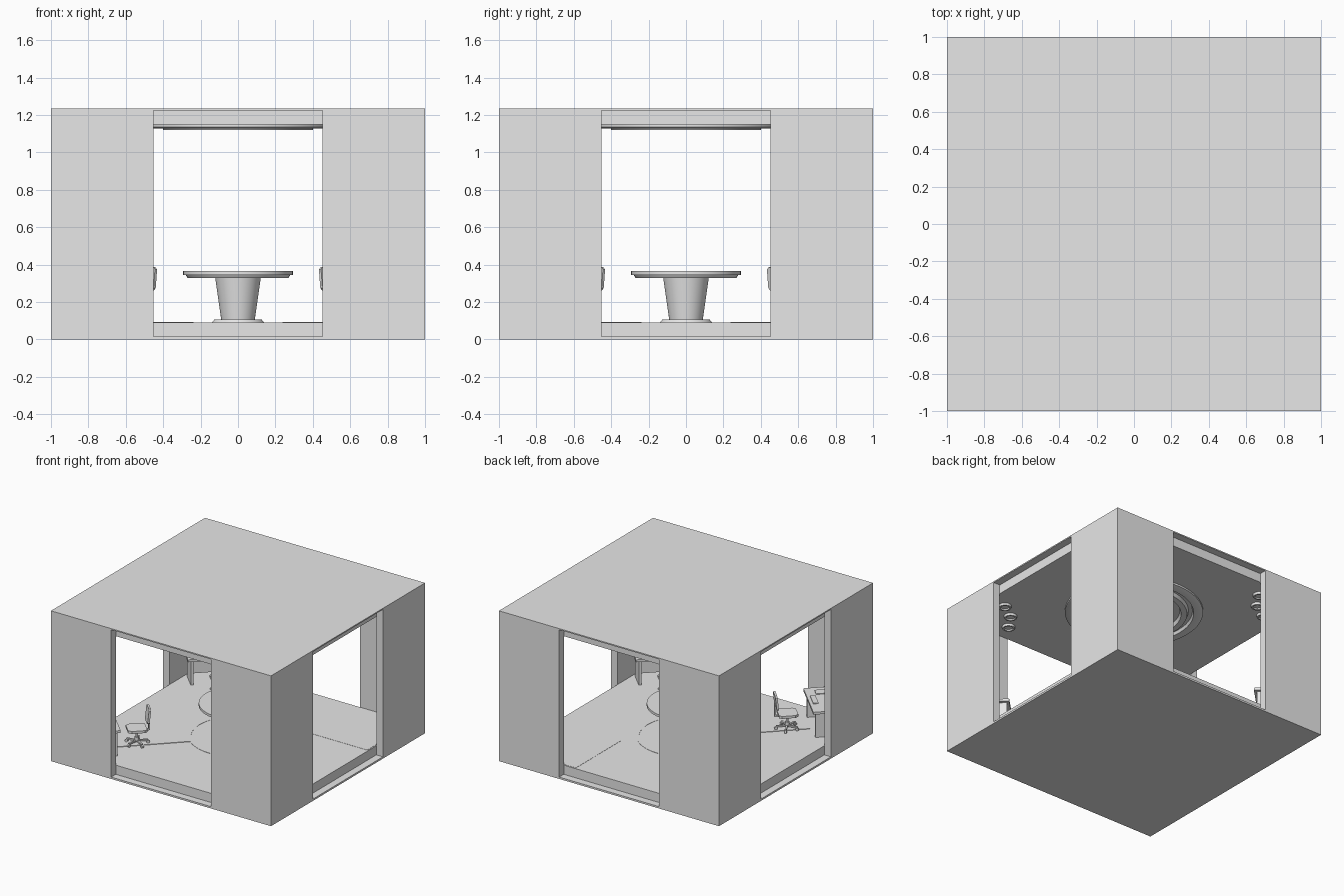
import bpy, bmesh, math
from mathutils import Matrix, Vector

if "Cube" in bpy.data.objects:
    bpy.data.objects.remove(bpy.data.objects["Cube"])

grey = bpy.data.materials.new("plain grey")
grey.diffuse_color = (0.8, 0.8, 0.8, 1)
grey.use_nodes = True
grey.node_tree.nodes["Principled BSDF"].inputs["Base Color"].default_value = grey.diffuse_color


def finish(bm, name, matrix=None, smooth=False):
    if matrix:
        bmesh.ops.transform(bm, matrix=matrix, verts=bm.verts)
    bmesh.ops.recalc_face_normals(bm, faces=bm.faces)
    me = bpy.data.meshes.new(name)
    bm.to_mesh(me)
    bm.free()
    me.materials.append(grey)
    ob = bpy.data.objects.new(name, me)
    bpy.context.collection.objects.link(ob)
    if smooth:
        bpy.ops.object.select_all(action='DESELECT')
        ob.select_set(True)
        bpy.context.view_layer.objects.active = ob
        bpy.ops.object.shade_smooth_by_angle(angle=math.radians(30))
    return ob


def box(name, x0, x1, y0, y1, z0, z1, matrix=None):
    bm = bmesh.new()
    bmesh.ops.create_cube(bm, size=1)
    for v in bm.verts:
        v.co = Vector(((x0, x1)[v.co.x > 0], (y0, y1)[v.co.y > 0], (z0, z1)[v.co.z > 0]))
    return finish(bm, name, matrix)


def prism(name, outline, z0, z1, matrix=None):
    bm = bmesh.new()
    f = bm.faces.new([bm.verts.new((x, y, z0)) for x, y in outline])
    up = bmesh.ops.extrude_face_region(bm, geom=[f])["geom"]
    bmesh.ops.translate(bm, vec=(0, 0, z1 - z0),
                        verts=[g for g in up if isinstance(g, bmesh.types.BMVert)])
    return finish(bm, name, matrix)


def lathe(name, profile, matrix=None, steps=48, closed=False):
    # closed=True makes a ring, otherwise the profile starts and ends on the axis
    bm = bmesh.new()
    vs = [bm.verts.new((r, 0, z)) for r, z in profile]
    es = [bm.edges.new(p) for p in zip(vs, vs[1:])]
    if closed:
        es.append(bm.edges.new((vs[-1], vs[0])))
    bmesh.ops.spin(bm, geom=vs + es, axis=(0, 0, 1), cent=(0, 0, 0),
                   angle=2 * math.pi, steps=steps, use_duplicate=False)
    bmesh.ops.remove_doubles(bm, verts=bm.verts, dist=1e-5)
    return finish(bm, name, matrix, smooth=True)


def rot(deg):
    return Matrix.Rotation(math.radians(deg), 4, 'Z')


# Shell: base, roof and four L-shaped corner walls around the openings
W, I, O = 1.0, 0.94, 0.453
FLOOR, CEIL, TOP = 0.09, 1.15, 1.235
box("base_plate", -W, W, -W, W, 0, 0.015)
box("roof_plate", -W, W, -W, W, 1.225, TOP)
box("floor_slab", -I, I, -I, I, 0.015, FLOOR)
box("ceiling_slab", -I, I, -I, I, CEIL, 1.225)
L = [(W, W), (O, W), (O, I), (I, I), (I, O), (W, O)]
for k in range(4):
    prism("corner_wall", L, 0.015, 1.225, rot(90 * k))

# Central round table
lathe("table_base", [(0, FLOOR), (0.14, FLOOR), (0.125, 0.108), (0, 0.108)])
lathe("table_pedestal", [(0, 0.108), (0.09, 0.108), (0.122, 0.33), (0, 0.33)])
lathe("table_top", [(0, 0.33), (0.27, 0.33), (0.28, 0.345), (0.293, 0.345),
                    (0.293, 0.365), (0, 0.365)])

# Ceiling light rings above the table
lathe("ceiling_ring_outer", [(0.52, CEIL), (0.52, 1.135), (0.50, 1.128), (0.45, 1.128),
                             (0.44, CEIL)], steps=64, closed=True)
lathe("ceiling_ring_inner", [(0.41, CEIL), (0.40, 1.12), (0.355, 1.12), (0.345, CEIL)],
      steps=64, closed=True)

# Floor inlay ring and square lounge rug
lathe("floor_ring", [(0.37, FLOOR), (0.37, 0.092), (0.35, 0.092), (0.35, FLOOR)], closed=True)
box("rug", 0.35, 0.93, 0.35, 0.93, FLOOR, 0.0915)


def chair(m):
    # Local +x points to the desk
    hub = FLOOR + 0.022
    for k in range(5):
        a = m @ rot(72 * k + 36)
        box("chair_leg", 0, 0.085, -0.007, 0.007, hub, hub + 0.012, a)
        wheel = a @ Matrix.Translation((0.085, 0, FLOOR + 0.012)) @ Matrix.Rotation(math.pi / 2, 4, 'X')
        lathe("chair_caster", [(0, -0.008), (0.012, -0.008), (0.012, 0.008), (0, 0.008)], wheel, 12)
    lathe("chair_post", [(0, hub), (0.016, hub), (0.016, 0.15), (0.009, 0.15),
                         (0.009, 0.208), (0, 0.208)], m, 16)
    seat = [(-0.07, -0.055), (-0.05, -0.07), (0.05, -0.07), (0.075, -0.05),
            (0.075, 0.05), (0.05, 0.07), (-0.05, 0.07), (-0.07, 0.055)]
    prism("chair_seat", seat, 0.206, 0.226, m)
    # Bent support and upright back
    box("chair_back_support", -0.095, -0.05, -0.01, 0.01, 0.198, 0.208, m)
    box("chair_back_stem", -0.098, -0.088, -0.01, 0.01, 0.198, 0.30, m)
    tilt = m @ Matrix.Translation((-0.085, 0, 0.325)) @ Matrix.Rotation(math.radians(-6), 4, 'Y')
    back = tilt @ Matrix.Rotation(math.pi / 2, 4, 'Y')
    prism("chair_back", [(-0.062, -0.042), (-0.05, -0.055), (0.05, -0.055), (0.062, -0.042),
                         (0.062, 0.042), (0.05, 0.055), (-0.05, 0.055), (-0.062, 0.042)],
          -0.008, 0.008, back)


def desk(m):
    # Diagonal desk across the corner; local x runs outward to the corner
    top = [(0.925, -0.215), (1.10, -0.215), (1.30, -0.015), (1.30, 0.015),
           (1.10, 0.215), (0.925, 0.215)]
    prism("desk_top", top, 0.29, 0.31, m)
    for s in (-1, 1):
        y = sorted((s * 0.17, s * 0.19))
        box("desk_side_panel", 0.945, 1.10, *y, FLOOR, 0.29, m)
    box("desk_back_panel", 1.085, 1.10, -0.17, 0.17, 0.12, 0.29, m)
    box("keyboard", 0.95, 0.99, -0.07, 0.07, 0.31, 0.316, m)
    box("desk_pad", 1.0, 1.08, 0.09, 0.16, 0.31, 0.316, m)


# Three work corners; the remaining corner holds the rug
for ang in (135, 225, 315):
    r = rot(ang)
    box("floor_strip", 0.37, 0.93, -0.035, 0.035, FLOOR, 0.094, r)
    chair(r @ Matrix.Translation((0.765, 0, 0)))
    desk(r)

# Ceiling downlights in every corner
for k in range(4):
    for x, y in ((0.79, 0.57), (0.66, 0.69), (0.57, 0.79)):
        if k % 2 and (x, y) == (0.66, 0.69):
            y = 0.66
        lathe("downlight", [(0, CEIL), (0.05, CEIL), (0.046, 1.132), (0.034, 1.132),
                            (0.03, 1.142), (0, 1.142)],
              rot(90 * k) @ Matrix.Translation((x, y, 0)), 24)
